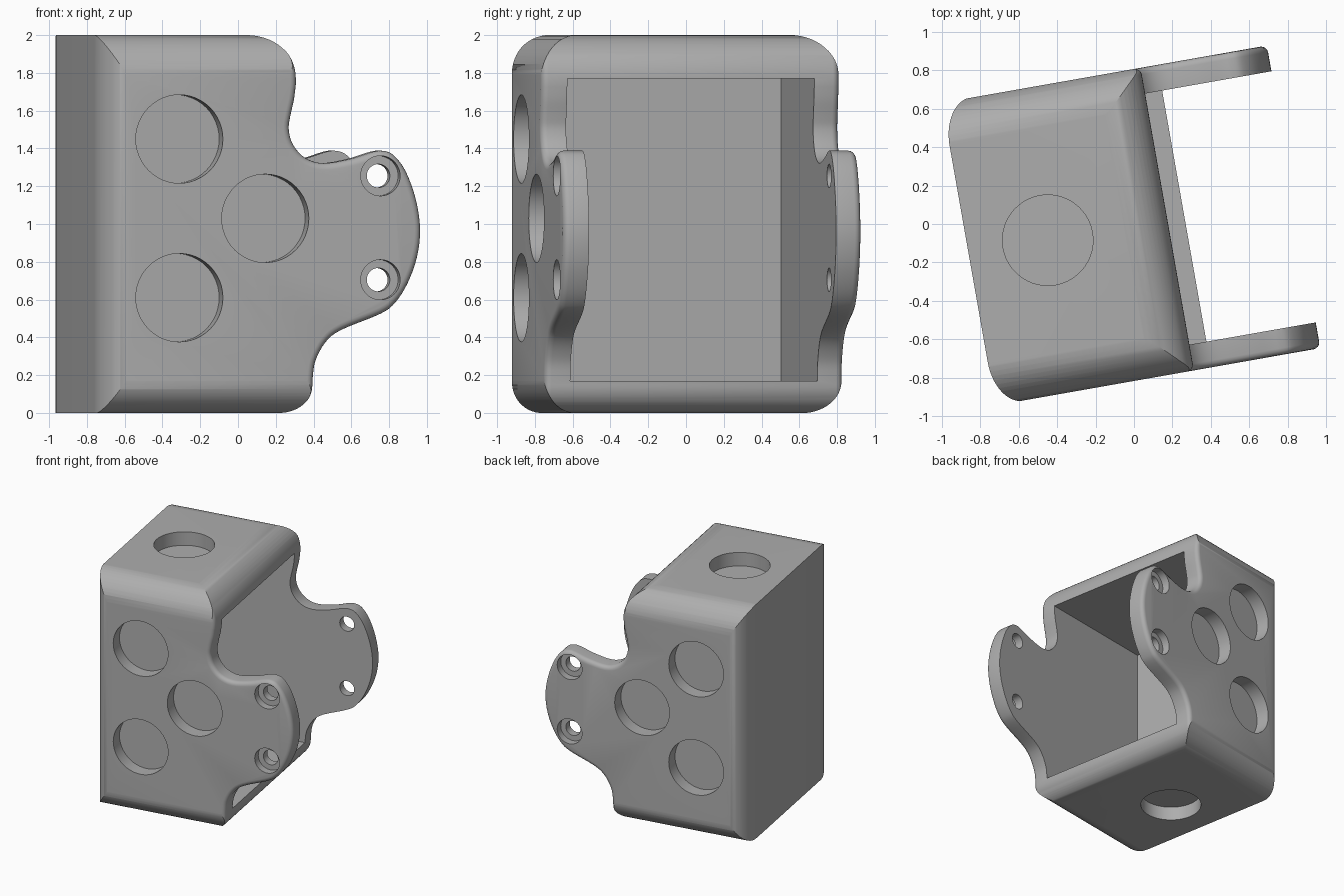
import bpy, bmesh, math
from mathutils import Matrix, Vector
from mathutils.geometry import interpolate_bezier

if "Cube" in bpy.data.objects:
    bpy.data.objects.remove(bpy.data.objects["Cube"], do_unlink=True)

grey = bpy.data.materials.new("light_grey")
grey.use_nodes = True
colour = (0.42, 0.42, 0.42, 1)
grey.diffuse_color = colour
grey.node_tree.nodes["Principled BSDF"].inputs["Base Color"].default_value = colour

HALF = 0.80                    # half width across the two side plates
LEFT, CAVITY_LEFT = -0.875, -0.84
FLOOR, CEILING = 0.17, 1.77
INNER = 0.664
POCKET = 0.115
MID = -0.005


def arc(cx, cy, rx, ry, start, end, steps=14):
    angles = [math.radians(start + (end - start) * i / steps) for i in range(steps + 1)]
    return [(cx + rx * math.cos(a), cy + ry * math.sin(a)) for a in angles]


def spline(points, steps=4):
    """Smooth curve through the points."""
    out = []
    for i in range(len(points) - 1):
        a, b = Vector(points[i]), Vector(points[i + 1])
        before = Vector(points[max(i - 1, 0)])
        after = Vector(points[min(i + 2, len(points) - 1)])
        curve = interpolate_bezier(a, a + (b - before) / 6, b - (after - a) / 6, b, steps + 1)
        out += [tuple(p)[:2] for p in curve[:-1]]
    return out + [points[-1]]


def finish(name, bm):
    bmesh.ops.recalc_face_normals(bm, faces=bm.faces)
    mesh = bpy.data.meshes.new(name)
    bm.to_mesh(mesh)
    bm.free()
    mesh.materials.append(grey)
    obj = bpy.data.objects.new(name, mesh)
    bpy.context.collection.objects.link(obj)
    return obj


def prism(name, profile, place, low, high, fillet=0):
    """Extrude a profile between low and high; place maps (a, b, depth) to xyz."""
    bm = bmesh.new()
    rings = [[bm.verts.new(place(a, b, d)) for a, b in profile] for d in (low, high)]
    caps = [bm.faces.new(ring) for ring in rings]
    n = len(profile)
    for i in range(n):
        j = (i + 1) % n
        bm.faces.new((rings[0][i], rings[0][j], rings[1][j], rings[1][i]))
    bmesh.ops.recalc_face_normals(bm, faces=bm.faces)
    if fillet:
        rim = [e for cap in caps for e in cap.edges]
        bmesh.ops.bevel(bm, geom=rim, offset=fillet, segments=4, profile=0.5, affect='EDGES')
    return finish(name, bm)


def apply_boolean(target, cutter, operation):
    mod = target.modifiers.new("cut", 'BOOLEAN')
    mod.object, mod.operation, mod.solver = cutter, operation, 'EXACT'
    bpy.context.view_layer.objects.active = target
    bpy.ops.object.modifier_apply(modifier=mod.name)
    bpy.data.objects.remove(cutter, do_unlink=True)


def drill(target, centre, radius, depth, axis):
    """Cut a round pocket whose middle lies on the surface."""
    bm = bmesh.new()
    turn = Matrix.Rotation(math.pi / 2, 4, 'X') if axis == 'Y' else Matrix()
    bmesh.ops.create_cone(bm, cap_ends=True, segments=48, radius1=radius, radius2=radius,
                          depth=2 * depth, matrix=Matrix.Translation(centre) @ turn)
    apply_boolean(target, finish("drill", bm), 'DIFFERENCE')


# Side outline: box edge flowing into the ear
ear_curve = spline([
    (.175, 1.74), (.165, 1.66), (.145, 1.57), (.137, 1.5), (.16, 1.42), (.225, 1.35),
    (.325, 1.322), (.47, 1.345), (.59, 1.382), (.645, 1.387), (.7, 1.365), (.765, 1.28),
    (.82, 1.13), (.843, .97), (.825, .82), (.775, .685), (.71, .585), (.63, .525),
    (.42, .44), (.335, .375), (.28, .275), (.266, .19)])
outline = ([(-1, 0), (-1, 2)] + arc(-.055, CEILING, .23, .23, 90, 0)
           + ear_curve + arc(.114, .15, .15, .15, 0, -90))
bracket = prism("bracket", outline, lambda a, b, d: (a, d, b), -HALF, HALF, fillet=0.035)

# Rounded top and bottom edges
wide, r, s = HALF + .001, .23, .19
section = (arc(wide - r, 2.001 - r, r, r, 0, 90) + arc(r - wide, 2.001 - r, r, r, 90, 180)
           + arc(s - wide, s - .001, s, s, 180, 270) + arc(wide - s, s - .001, s, s, 270, 360))
apply_boolean(bracket, prism("section", section, lambda a, b, d: (d, a, b), -1.5, 1.5),
              'INTERSECT')

# Rounded upright edges beside the flat closed end
wide, ru, rv = HALF + .002, .15, .23
plan = ([(1.3, wide)] + arc(LEFT + ru, wide - rv, ru, rv, 90, 180)
        + arc(LEFT + ru, rv - wide, ru, rv, 180, 270) + [(1.3, -wide)])
apply_boolean(bracket, prism("plan", plan, lambda a, b, d: (a, b, d), -1, 3), 'INTERSECT')

# Square cavity, open toward the ears
cavity = [(CAVITY_LEFT, -INNER), (1.5, -INNER), (1.5, INNER), (CAVITY_LEFT, INNER)]
apply_boolean(bracket, prism("cavity", cavity, lambda a, b, d: (a, b, d), FLOOR, CEILING),
              'DIFFERENCE')

# Round pockets and countersunk screw holes on both side plates
for side in (-1, 1):
    for x, z in ((-.457, 1.45), (.005, 1.03), (-.457, .61)):
        drill(bracket, (x, side * HALF, z), .234, POCKET, 'Y')
    for z in (1.255, .705):
        drill(bracket, (.624, side * HALF, z), .106, .065, 'Y')
        drill(bracket, (.624, side * HALF, z), .062, .25, 'Y')

# Round pockets in the top and the bottom
for z in (0, 2):
    drill(bracket, (-.457, 0, z), .236, POCKET, 'Z')

# Turn the bracket to its resting angle
angle = math.radians(10)
bracket.data.transform(Matrix.Rotation(angle, 4, 'Z') @ Matrix.Translation((0, MID, 0)))
bpy.ops.object.select_all(action='DESELECT')
bracket.select_set(True)
bpy.context.view_layer.objects.active = bracket
bpy.ops.object.shade_smooth_by_angle(angle=math.radians(30))
